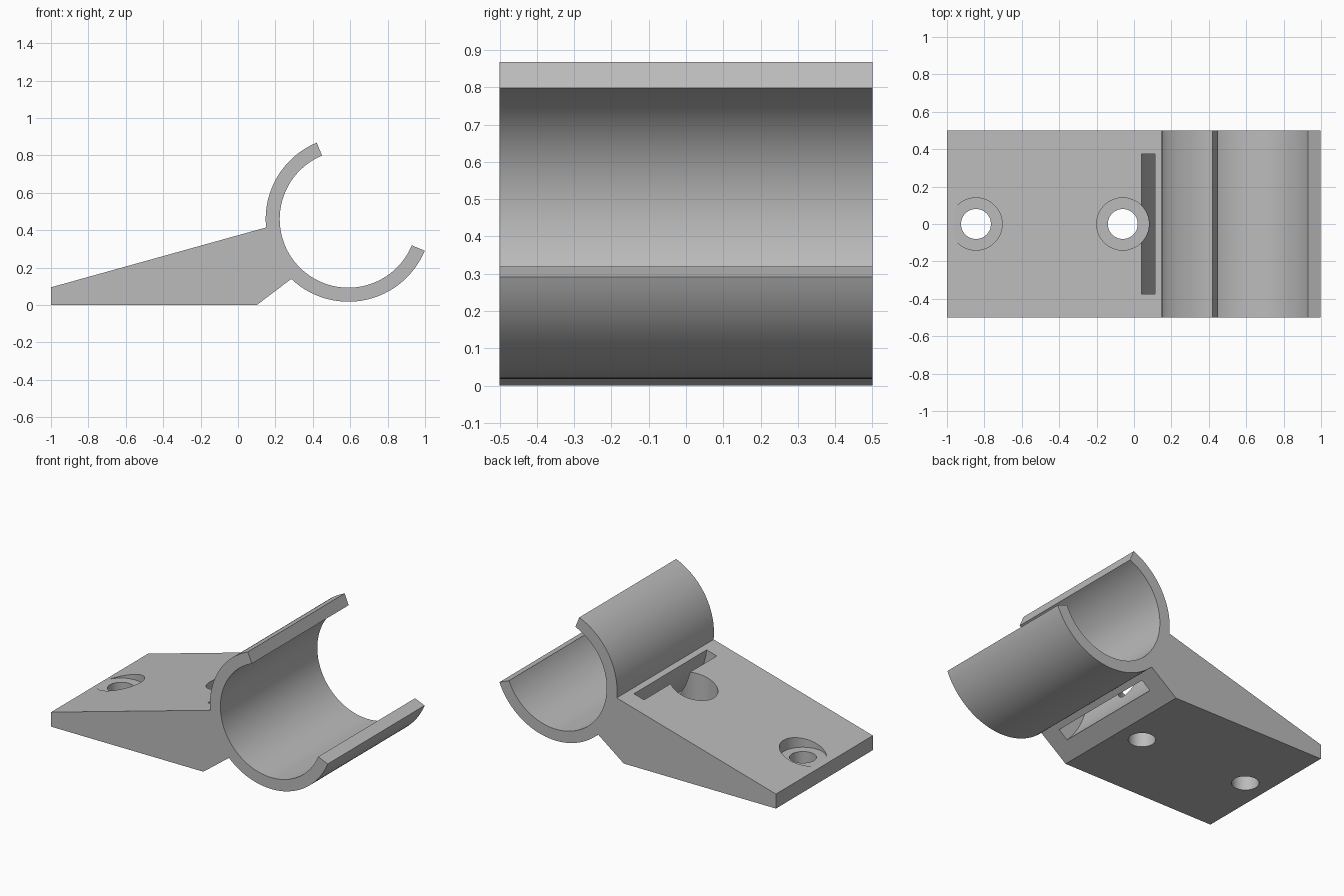
import bpy, bmesh
from math import cos, sin, radians, atan2, degrees
from mathutils import Vector

default = bpy.data.objects.get("Cube")
if default:
    bpy.data.objects.remove(default, do_unlink=True)

CX, CZ = 0.59, 0.46            # clip axis
R_OUT, R_IN = 0.442, 0.367     # clip wall radii
HALF_WIDTH = 0.5
UPPER_END, LOWER_END = 112.5, 337.5

grey = bpy.data.materials.new("plain grey")
grey.use_nodes = True
colour = (0.5, 0.5, 0.5, 1)
grey.diffuse_color = colour
grey.node_tree.nodes["Principled BSDF"].inputs["Base Color"].default_value = colour


def arc(radius, start, end, steps):
    """Points around the clip axis, angles in degrees."""
    angles = [radians(start + (end - start) * i / steps) for i in range(steps + 1)]
    return [(CX + radius * cos(a), CZ + radius * sin(a)) for a in angles]


def extrude_profile(name, points, half):
    """Extrude an x-z outline symmetrically along y."""
    bm = bmesh.new()
    face = bm.faces.new([bm.verts.new((x, -half, z)) for x, z in points])
    out = bmesh.ops.extrude_face_region(bm, geom=[face])
    moved = [g for g in out["geom"] if isinstance(g, bmesh.types.BMVert)]
    bmesh.ops.translate(bm, verts=moved, vec=Vector((0, 2 * half, 0)))
    bmesh.ops.recalc_face_normals(bm, faces=bm.faces[:])
    mesh = bpy.data.meshes.new(name)
    bm.to_mesh(mesh)
    bm.free()
    mesh.materials.append(grey)
    obj = bpy.data.objects.new(name, mesh)
    bpy.context.collection.objects.link(obj)
    return obj


def cylinder_cutter(name, x, radius, bottom, top):
    bpy.ops.mesh.primitive_cylinder_add(vertices=64, radius=radius, depth=top - bottom,
                                        location=(x, 0, (bottom + top) / 2))
    obj = bpy.context.object
    obj.name = name
    obj.data.materials.append(grey)
    return obj


def cut(target, cutter):
    cutter.hide_render = True
    bpy.context.view_layer.objects.active = target
    mod = target.modifiers.new("cut", 'BOOLEAN')
    mod.operation = 'DIFFERENCE'
    mod.solver = 'EXACT'
    mod.object = cutter
    bpy.ops.object.modifier_apply(modifier=mod.name)
    bpy.data.objects.remove(cutter, do_unlink=True)


# Wedge base and open round clip as one outline
top_join = degrees(atan2(0.415 - CZ, 0.15 - CX)) % 360
low_join = degrees(atan2(0.14 - CZ, 0.285 - CX)) % 360
outline = [(-1, 0), (0.1, 0)]
outline += arc(R_OUT, low_join, LOWER_END, 40)
outline += arc(R_IN, LOWER_END, UPPER_END, 80)
outline += arc(R_OUT, UPPER_END, top_join, 28)
outline += [(-1, 0.095)]
bracket = extrude_profile("clip_bracket", outline, HALF_WIDTH)

# Curved strap slot running behind the clip
slot = arc(0.555, 165, 250, 40) + arc(0.48, 250, 165, 40)
cut(bracket, extrude_profile("strap_slot_cutter", slot, 0.375))

# Screw holes with flat counterbores
for x in (-0.845, -0.06):
    cut(bracket, cylinder_cutter("counterbore_cutter", x, 0.14, 0.103, 0.7))
    cut(bracket, cylinder_cutter("screw_hole_cutter", x, 0.08, -0.2, 0.6))

# Smooth curves, sharp edges
bpy.ops.object.select_all(action='DESELECT')
bracket.select_set(True)
bpy.context.view_layer.objects.active = bracket
bpy.ops.object.shade_smooth_by_angle(angle=radians(25))
